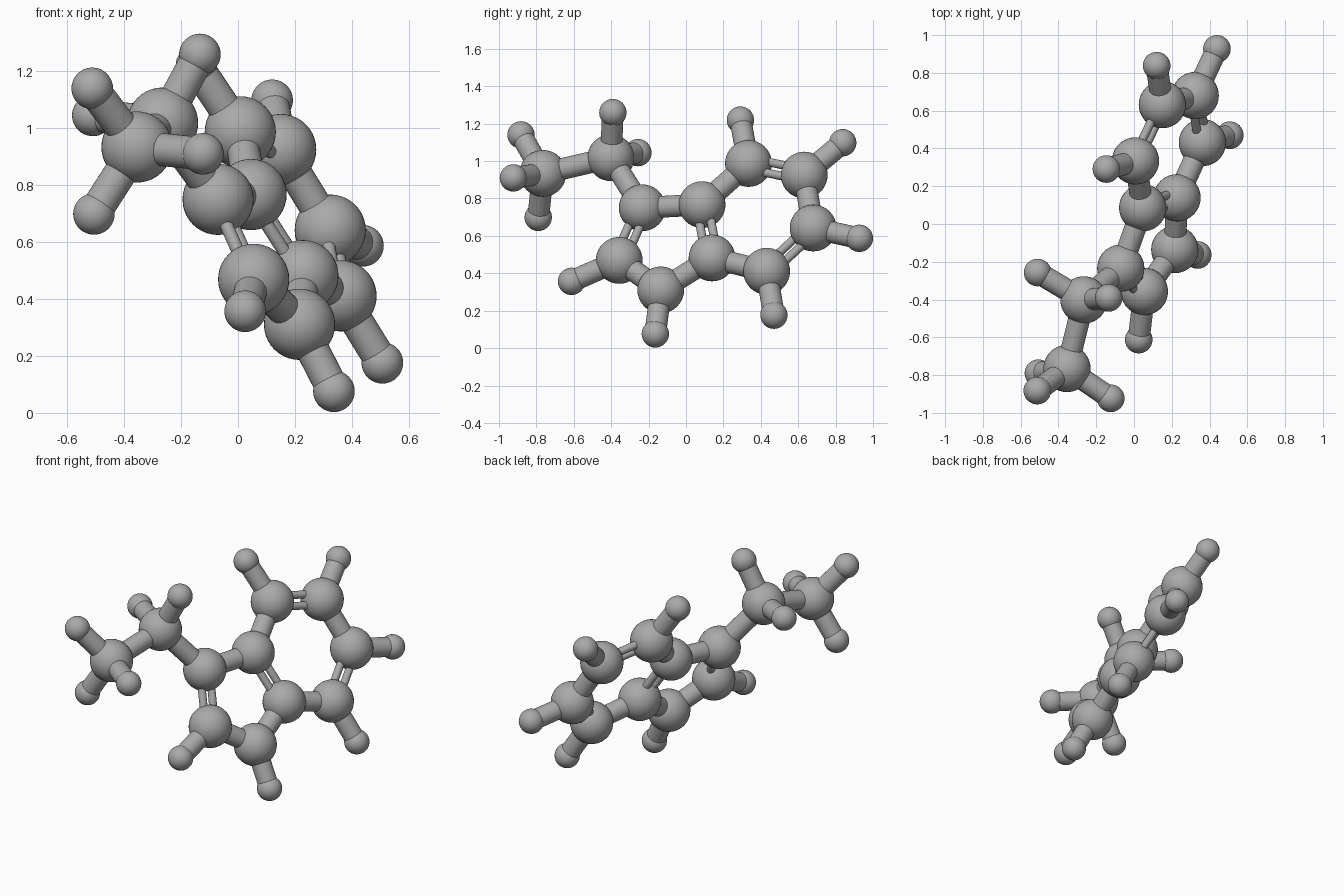
import bpy
from mathutils import Vector

cube = bpy.data.objects.get("Cube")
if cube:
    bpy.data.objects.remove(cube, do_unlink=True)

# One plain grey for everything
grey = bpy.data.materials.new("plain grey")
grey.use_nodes = True
GREY = (0.4, 0.4, 0.4, 1)
grey.diffuse_color = GREY
grey.node_tree.nodes["Principled BSDF"].inputs["Base Color"].default_value = GREY

BIG, SMALL = 0.125, 0.073
STICK, ROD, ROD_OFFSET = 0.058, 0.023, 0.032

# Large balls: two fused rings and a two-ball tail
large = {
    "tail_end": (-.355, -.765, .934),
    "tail_middle": (-.265, -.402, 1.018),
    "small_ring_top": (-.07, -.234, .75),
    "small_ring_front": (.055, -.357, .469),
    "small_ring_bottom": (.216, -.135, .311),
    "shared_bottom": (.228, .139, .482),
    "shared_top": (.046, .086, .767),
    "large_ring_top": (.008, .334, .987),
    "large_ring_upper_back": (.15, .632, .925),
    "large_ring_lower_back": (.324, .68, .642),
    "large_ring_bottom": (.362, .431, .411),
}

# Small balls hanging on each large ball
small = {
    "tail_end": [(-.512, -.882, 1.14), (-.123, -.923, .91), (-.506, -.79, .699)],
    "tail_middle": [(-.134, -.391, 1.259), (-.51, -.257, 1.045)],
    "small_ring_front": [(.025, -.612, .357)],
    "small_ring_bottom": [(.337, -.164, .076)],
    "large_ring_bottom": [(.507, .47, .176)],
    "large_ring_lower_back": [(.439, .927, .587)],
    "large_ring_upper_back": [(.12, .838, 1.098)],
    "large_ring_top": [(-.146, .291, 1.219)],
}

single_links = [
    ("tail_end", "tail_middle"),
    ("tail_middle", "small_ring_top"),
    ("small_ring_top", "shared_top"),
    ("small_ring_front", "small_ring_bottom"),
    ("small_ring_bottom", "shared_bottom"),
    ("shared_top", "large_ring_top"),
    ("large_ring_upper_back", "large_ring_lower_back"),
    ("large_ring_bottom", "shared_bottom"),
]
double_links = [
    ("small_ring_top", "small_ring_front"),
    ("shared_top", "shared_bottom"),
    ("large_ring_top", "large_ring_upper_back"),
    ("large_ring_lower_back", "large_ring_bottom"),
]


def finish(name):
    obj = bpy.context.object
    obj.name = name
    obj.data.materials.append(grey)
    bpy.ops.object.shade_smooth_by_angle()


def ball(name, centre, radius):
    bpy.ops.mesh.primitive_uv_sphere_add(
        segments=40, ring_count=20, radius=radius, location=centre)
    finish(name)


def stick(name, start, end, radius):
    start, end = Vector(start), Vector(end)
    span = end - start
    bpy.ops.mesh.primitive_cylinder_add(
        vertices=32, radius=radius, depth=span.length,
        location=(start + end) / 2,
        rotation=span.to_track_quat("Z", "Y").to_euler())
    finish(name)


# Balls and the sticks of the small ones
for part, centre in large.items():
    ball(part + "_ball", centre, BIG)
    for tip in small.get(part, []):
        ball(part + "_tip", tip, SMALL)
        stick(part + "_tip_stick", centre, tip, STICK)

# Single sticks
for a, b in single_links:
    stick(a + "_stick", large[a], large[b], STICK)

# Paired thin rods, side by side in the plane of the rings
across = Vector(large["shared_bottom"]) - Vector(large["shared_top"])
along = Vector(large["large_ring_upper_back"]) - Vector(large["small_ring_top"])
normal = across.cross(along).normalized()
for a, b in double_links:
    start, end = Vector(large[a]), Vector(large[b])
    shift = normal.cross(end - start).normalized() * ROD_OFFSET
    for sign in (-1, 1):
        stick(a + "_thin_rod", start + shift * sign, end + shift * sign, ROD)
